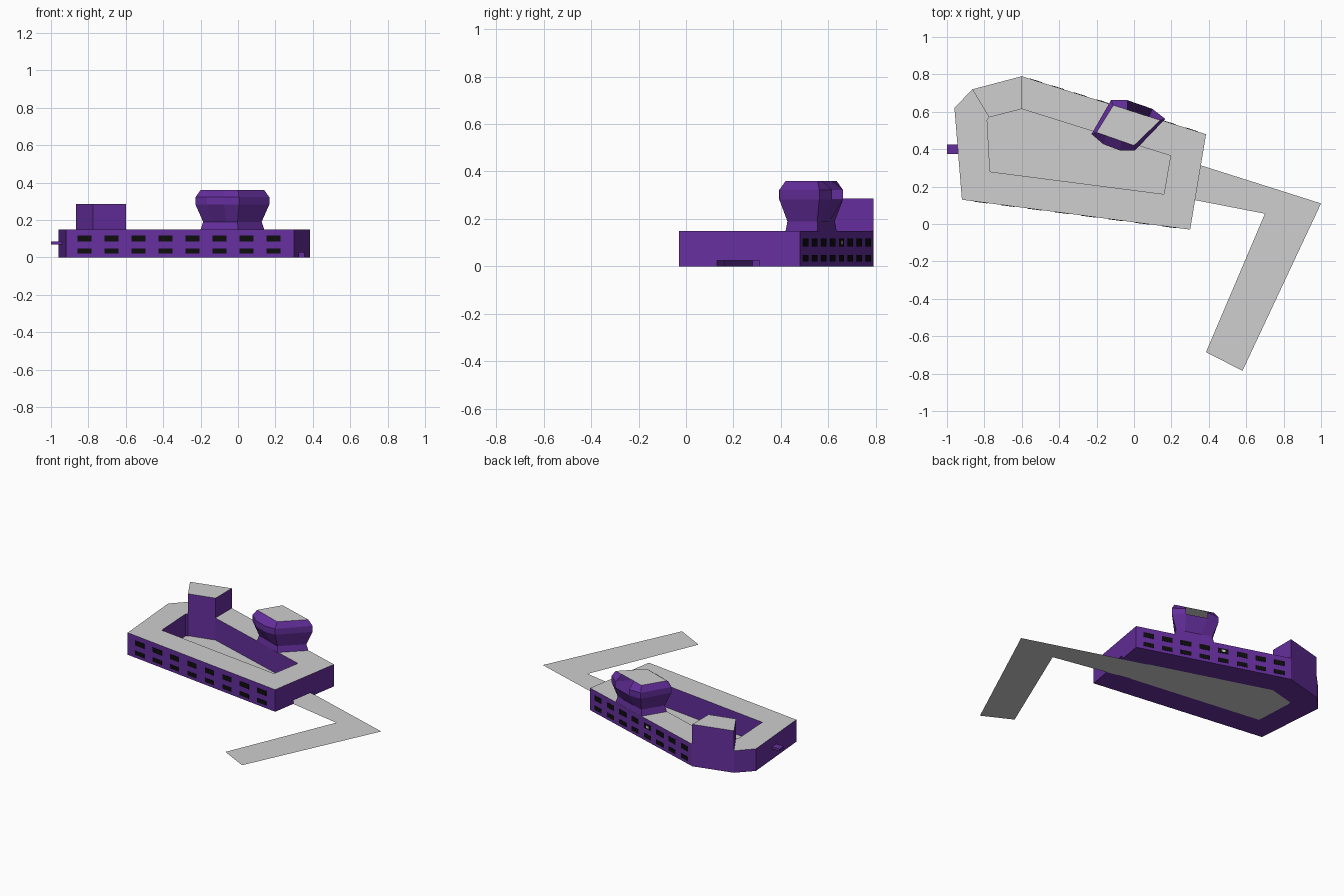
import bpy
import bmesh
from mathutils import Vector

if "Cube" in bpy.data.objects:
    bpy.data.objects.remove(bpy.data.objects["Cube"], do_unlink=True)


def make_material(name, rgb):
    mat = bpy.data.materials.new(name)
    mat.use_nodes = True
    mat.diffuse_color = (*rgb, 1)
    mat.node_tree.nodes["Principled BSDF"].inputs["Base Color"].default_value = (*rgb, 1)
    return mat


purple = make_material("purple_wall", (0.13, 0.028, 0.34))
grey = make_material("light_grey", (0.62, 0.62, 0.62))
black = make_material("window_black", (0.004, 0.004, 0.004))


def finish(name, bm, materials, grey_above=None):
    """Turn a bmesh into an object; upward faces above a height become grey."""
    bmesh.ops.recalc_face_normals(bm, faces=bm.faces)
    if grey_above is not None:
        for f in bm.faces:
            flat = abs(f.normal.z) > 0.99
            f.material_index = int(flat and f.calc_center_median().z > grey_above)
    mesh = bpy.data.meshes.new(name)
    bm.to_mesh(mesh)
    bm.free()
    for mat in materials:
        mesh.materials.append(mat)
    obj = bpy.data.objects.new(name, mesh)
    bpy.context.collection.objects.link(obj)
    return obj


def prism(name, outline, z0, z1, materials, grey_above=None):
    bm = bmesh.new()
    low = [bm.verts.new((x, y, z0)) for x, y in outline]
    high = [bm.verts.new((x, y, z1)) for x, y in outline]
    bm.faces.new(low)
    bm.faces.new(high)
    n = len(outline)
    for i in range(n):
        j = (i + 1) % n
        bm.faces.new((low[i], low[j], high[j], high[i]))
    return finish(name, bm, materials, grey_above)


HEIGHT = 0.15
outer = [(-0.92, 0.13), (0.30, -0.03), (0.385, 0.48),
         (-0.60, 0.79), (-0.865, 0.72), (-0.96, 0.62)]
inner = [(-0.77, 0.28), (0.16, 0.16), (0.195, 0.365),
         (-0.60, 0.615), (-0.775, 0.57), (-0.785, 0.555)]

# Main building: closed ring of wings around a courtyard
bm = bmesh.new()
rings = [[bm.verts.new((x, y, z)) for x, y in loop]
         for loop, z in ((outer, 0), (outer, HEIGHT), (inner, HEIGHT), (inner, 0))]
for a in range(4):
    r, s = rings[a], rings[(a + 1) % 4]
    for i in range(6):
        j = (i + 1) % 6
        bm.faces.new((r[i], r[j], s[j], s[i]))
building = finish("main_building", bm, [purple, grey], 0.1)

# Low passage through the end wing
cutter = prism("passage_cutter", [(0.14, 0.168), (0.45, 0.107), (0.45, 0.28), (0.175, 0.366)],
               -0.05, 0.025, [purple])
cutter.hide_render = True
mod = building.modifiers.new("passage", "BOOLEAN")
mod.operation = "DIFFERENCE"
mod.solver = "EXACT"
mod.object = cutter
bpy.context.view_layer.objects.active = building
bpy.ops.object.modifier_apply(modifier="passage")
bpy.data.objects.remove(cutter, do_unlink=True)

# Corner tower above the ring
prism("corner_tower", [outer[3], outer[4], inner[4], inner[3]],
      HEIGHT, 0.285, [purple, grey], 0.2)

# Courtyard floor running on into the bent path
bm = bmesh.new()
path = [inner[0], inner[1], (0.70, 0.055), (0.385, -0.685), (0.58, -0.785),
        (1.0, 0.11), inner[2], inner[3], inner[4], inner[5]]
face = bm.faces.new([bm.verts.new((x, y, 0)) for x, y in path])
bmesh.ops.triangulate(bm, faces=[face])
finish("courtyard_and_path", bm, [grey])

# Small ledge on the end wall
prism("end_ledge", [(-1.0, 0.375), (-0.93, 0.375), (-0.93, 0.425), (-1.0, 0.425)],
      0.07, 0.085, [purple])

# Pod: lofted four-sided tower with bulging panels on two sides, one left open
centre = Vector((-0.03, 0.5275))
left, front = Vector((-0.20, 0.49)), Vector((0.0, 0.42))
right, back = Vector((0.14, 0.555)), Vector((-0.11, 0.635))
plan = [(left, 0), (left.lerp(front, 0.27), -1), (left.lerp(front, 0.66), -1), (front, 0),
        (right, 0), (right.lerp(back, 0.24), 1), (right.lerp(back, 0.7), 1), (back, 0)]
levels = [(0.15, 1, 1, 0), (0.19, 0.92, 0.93, 0), (0.282, 1.16, 1.25, 0.03),
          (0.322, 1.16, 1.25, 0.03), (0.36, 1, 1, 0)]
bm = bmesh.new()
loops = []
for z, sx, sy, bulge in levels:
    loop = []
    for p, side in plan:
        d = p - centre
        loop.append(bm.verts.new((centre.x + d.x * sx, centre.y + d.y * sy + side * bulge, z)))
    loops.append(loop)
for k in range(4):
    for i in range(8):
        if i == 5 and k >= 2:
            continue
        j = (i + 1) % 8
        bm.faces.new((loops[k][i], loops[k][j], loops[k + 1][j], loops[k + 1][i]))
bm.faces.new(loops[-1])
finish("pod_tower", bm, [purple, grey], 0.35)


# Rows of thin window plates along the long walls
def plate(bm, centre, along, normal, width, z0, z1, thick):
    corners = [centre + along * (sx * width / 2) + normal * sy
               for sx, sy in ((-1, -0.002), (1, -0.002), (1, thick), (-1, thick))]
    low = [bm.verts.new((c.x, c.y, z0)) for c in corners]
    high = [bm.verts.new((c.x, c.y, z1)) for c in corners]
    bm.faces.new(low)
    bm.faces.new(high)
    for i in range(4):
        j = (i + 1) % 4
        bm.faces.new((low[i], low[j], high[j], high[i]))


def wall_frame(a, b):
    a, b = Vector(a), Vector(b)
    along = (b - a).normalized()
    return a, b, along, Vector((along.y, -along.x))


def window_rows(name, start, end, first, last, width):
    a, b, along, normal = wall_frame(start, end)
    bm = bmesh.new()
    for z0, z1 in ((0.02, 0.048), (0.084, 0.117)):
        for i in range(8):
            t = first + (last - first) * i / 7
            plate(bm, a.lerp(b, t), along, normal, width, z0, z1, 0.002)
    finish(name, bm, [black])


window_rows("front_windows", outer[0], outer[1], 0.082, 0.91, 0.075)
window_rows("back_windows", outer[2], outer[3], 0.08, 0.925, 0.07)

# Pale pane inside one back window
a, b, along, normal = wall_frame(outer[2], outer[3])
bm = bmesh.new()
plate(bm, a.lerp(b, 0.563), along, normal, 0.025, 0.093, 0.108, 0.004)
finish("pale_pane", bm, [grey])
